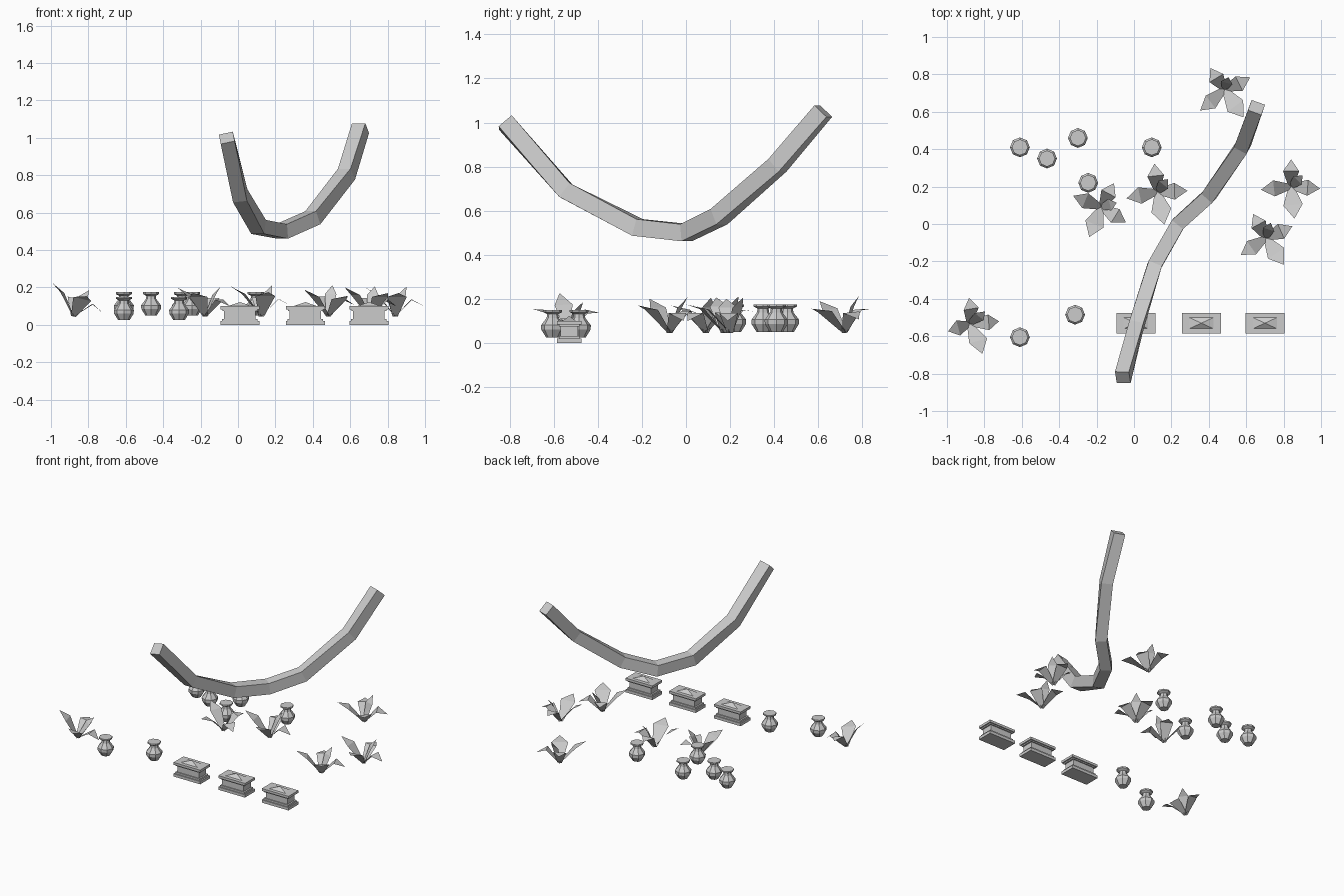
import bpy, bmesh
from math import sin, cos, pi, radians
from mathutils import Vector, Matrix

cube = bpy.data.objects.get("Cube")
if cube:
    bpy.data.objects.remove(cube, do_unlink=True)


def finish(bm, name, closed=True):
    if closed:
        bmesh.ops.recalc_face_normals(bm, faces=bm.faces)
    mesh = bpy.data.meshes.new(name)
    bm.to_mesh(mesh)
    bm.free()
    return mesh


def place(mesh, name, loc, turn=0, size=1, lean=(0, 0)):
    # Turns about the vertical first, then leans about the x and y axes
    ob = bpy.data.objects.new(name, mesh)
    ob.location = loc
    ob.rotation_mode = 'ZYX'
    ob.rotation_euler = [radians(a) for a in (*lean, turn)]
    ob.scale = (size, size, size)
    bpy.context.collection.objects.link(ob)


def loft(bm, rings):
    # Bridges successive vertex loops and caps both ends
    loops = [[bm.verts.new(p) for p in ring] for ring in rings]
    n = len(loops[0])
    for a, b in zip(loops, loops[1:]):
        for i in range(n):
            j = (i + 1) % n
            bm.faces.new((a[i], a[j], b[j], b[i]))
    bm.faces.new(loops[0][::-1])
    bm.faces.new(loops[-1])


# Curved square beam hanging over the scene, rolled slightly at its front end
path = [Vector(p) for p in (
    (-.06, -.82, 1.0), (.012, -.545, .69), (.11, -.22, .524),
    (.235, 0, .50), (.40, .15, .573), (.58, .415, .806), (.655, .623, 1.052))]
rolls = (18, 8, 0, 0, 0, 0, 0)
rings = []
for i, (p, roll) in enumerate(zip(path, rolls)):
    before = (p - path[max(i - 1, 0)]).normalized()
    after = (path[min(i + 1, len(path) - 1)] - p).normalized()
    along = (before + after).normalized()
    level = along.cross(Vector((0, 0, 1))).normalized()
    rise = level.cross(along)
    side = level * cos(radians(roll)) + rise * sin(radians(roll))
    up = side.cross(along)
    rings.append([p + side * .038 * s + up * .039 * u
                  for s, u in ((-1, -1), (1, -1), (1, 1), (-1, 1))])
bm = bmesh.new()
loft(bm, rings)
place(finish(bm, "curved_beam"), "curved_beam", (0, 0, 0))

# Eight-sided pots
profile = [(.030, 0), (.052, .035), (.053, .055), (.028, .088),
           (.025, .105), (.043, .115), (.043, .125)]
bm = bmesh.new()
loft(bm, [[(r * cos(k * pi / 4), r * sin(k * pi / 4), z) for k in range(8)]
          for r, z in profile])
pot = finish(bm, "pot")
for i, loc in enumerate(((-.61, .41, .05), (-.465, .35, .05), (-.30, .46, .05),
                         (-.245, .22, .05), (.095, .41, .05),
                         (-.315, -.485, .025), (-.61, -.605, .025))):
    place(pot, f"pot_{i + 1}", loc)

# Stepped chests with a low pyramid on the lid
bm = bmesh.new()
for w, d, low, high in ((.208, .11, 0, .02), (.19, .095, .02, .032),
                        (.168, .08, .032, .075), (.188, .095, .075, .083),
                        (.208, .11, .083, .1)):
    bmesh.ops.create_cube(bm, size=1, matrix=Matrix.LocRotScale(
        Vector((0, 0, (low + high) / 2)), None, Vector((w, d, high - low))))
corners = [bm.verts.new((x * .065, y * .03, .1))
           for x, y in ((-1, -1), (1, -1), (1, 1), (-1, 1))]
peak = bm.verts.new((0, 0, .122))
for i in range(4):
    bm.faces.new((corners[i], corners[(i + 1) % 4], peak))
chest = finish(bm, "chest", closed=False)
for i, x in enumerate((.01, .36, .70)):
    place(chest, f"chest_{i + 1}", (x, -.53, 0))

# Plants with five bent leaves: angle, reach, half width, bend and tip heights
leaves = [(94, .145, .043, .10, .092), (0, .155, .043, .09, .055),
          (-80, .172, .052, .105, .125), (190, .162, .043, .115, .155),
          (48, .085, .032, .115, .16)]
bm = bmesh.new()
for angle, reach, half, bend, tip in leaves:
    turn = Matrix.Rotation(radians(angle), 3, 'Z')
    root_l, root_r, mid_l, mid_r, end = [
        bm.verts.new(turn @ Vector(p)) for p in (
            (0, .014, 0), (0, -.014, 0),
            (reach * .57, half, bend), (reach * .57, -half, bend),
            (reach, 0, tip))]
    bm.faces.new((root_l, root_r, mid_r, mid_l))
    bm.faces.new((mid_l, mid_r, end))
plant = finish(bm, "leafy_plant", closed=False)
for i, (x, y, turn, size, lean) in enumerate((
        (.483, .72, 27, 1, (6, 0)), (.84, .20, -4, 1, (0, 0)),
        (.705, -.075, 24, 1, (0, 0)), (.125, .172, 2, 1.04, (0, 0)),
        (-.175, .09, -32, 1, (0, 0)), (-.88, -.533, 5, .97, (0, 13)))):
    place(plant, f"leafy_plant_{i + 1}", (x, y, .045), turn, size, lean)
